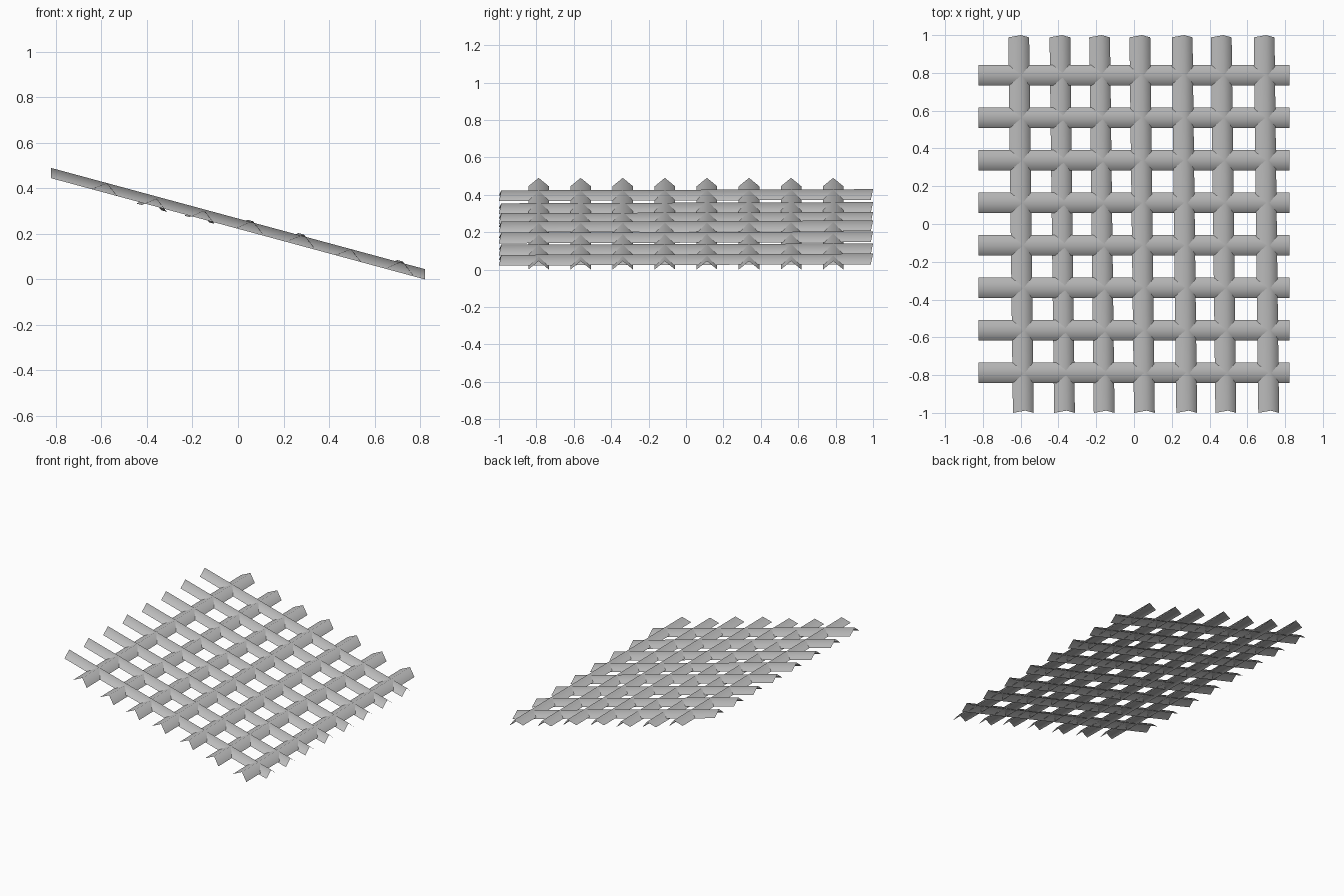
import bpy
import bmesh
from mathutils import Vector

cube = bpy.data.objects.get("Cube")
if cube:
    bpy.data.objects.remove(cube, do_unlink=True)

SLOPE = -0.2707      # rise of the lattice along x
EAVE_MID = 0.2225    # eave height at the centre
RISE = 0.045         # ridge above eaves
HALF = 0.055         # half width of a slat

grey = bpy.data.materials.new("weathered grey")
grey.use_nodes = True
colour = (0.5, 0.5, 0.5, 1)
grey.diffuse_color = colour
grey.node_tree.nodes["Principled BSDF"].inputs["Base Color"].default_value = colour


def slat(name, start, end, profile):
    """Sweep an open tent profile from start to end."""
    bm = bmesh.new()
    rows = [[bm.verts.new(Vector(p) + Vector(o)) for o in profile]
            for p in (start, end)]
    for i in range(len(profile) - 1):
        face = bm.faces.new((rows[0][i], rows[1][i], rows[1][i + 1], rows[0][i + 1]))
        face.smooth = True
        face.normal_update()
        if face.normal.z < 0:
            face.normal_flip()
    mesh = bpy.data.meshes.new(name)
    bm.to_mesh(mesh)
    bm.free()
    mesh.materials.append(grey)
    obj = bpy.data.objects.new(name, mesh)
    bpy.context.collection.objects.link(obj)
    return obj


def plane_z(x):
    return EAVE_MID + SLOPE * x


# Long sloping slats running down the lattice
REACH = 0.822
slope_profile = [(0, -HALF, 0), (0, 0, RISE), (0, HALF, 0)]
for i in range(8):
    y = -0.788 + 0.225 * i
    slat(f"sloping_slat_{i + 1}", (-REACH, y, plane_z(-REACH)),
         (REACH, y, plane_z(REACH)), slope_profile)

# Level cross slats, tipped with the slope, slightly skewed and unevenly seated
cross_profile = [(-HALF, -0.006, -HALF * SLOPE), (0.011, 0.006, RISE - 0.003),
                 (HALF, -0.006, HALF * SLOPE)]
SKEW = 0.012
seats = [(-0.598, 0), (-0.38, -0.01), (-0.17, -0.006), (0.043, 0.006),
         (0.267, 0.008), (0.474, 0), (0.701, 0.007)]
for i, (x, lift) in enumerate(seats):
    near, far = x + SKEW, x - SKEW
    slat(f"cross_slat_{i + 1}", (near, -0.994, plane_z(near) + lift),
         (far, 0.994, plane_z(far) + lift), cross_profile)
